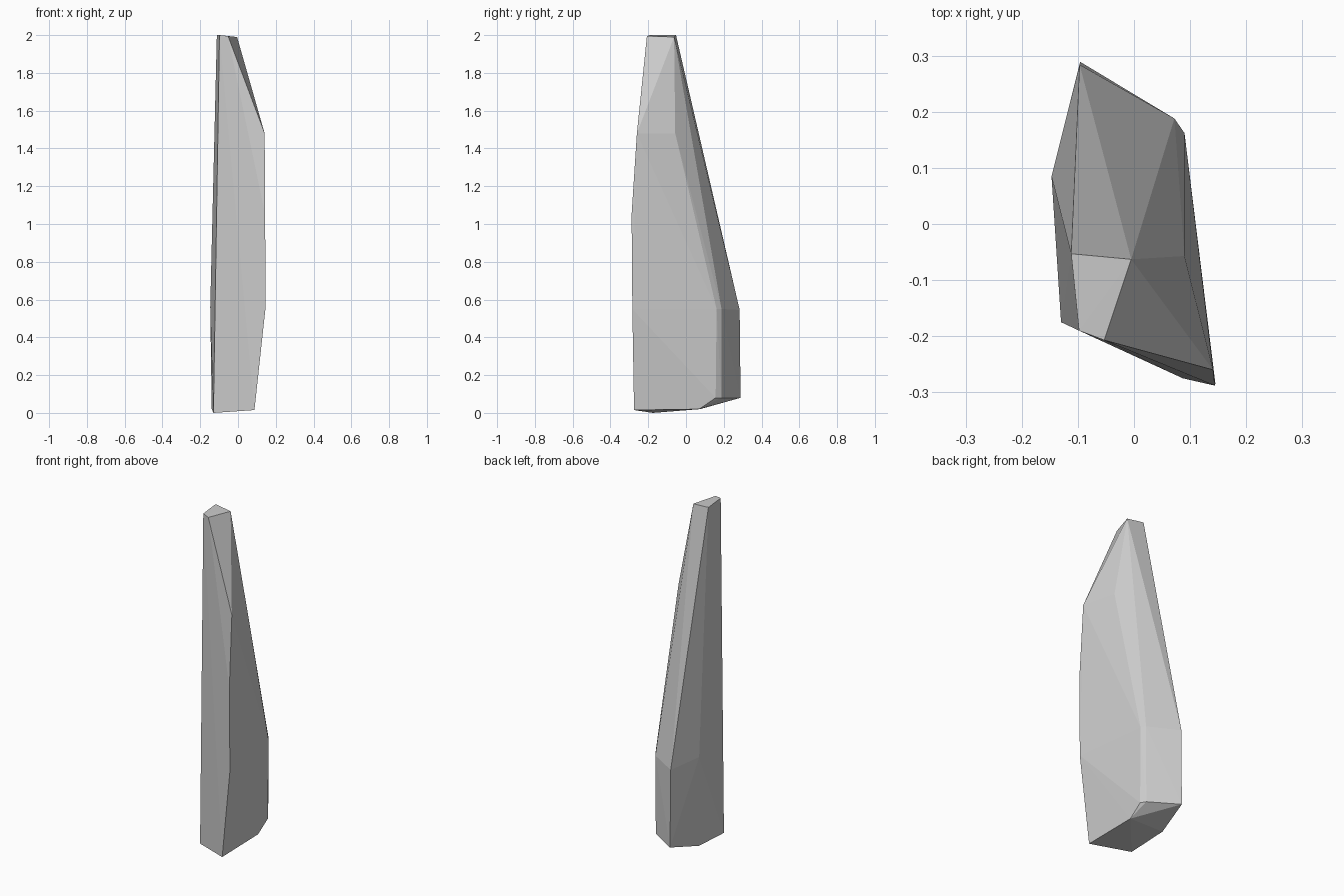
import bpy, bmesh

# Horizontal rings of the tapering rock shard, bottom to top
rings = [
    # chipped base
    [(-0.13, -0.175, 0.0), (0.087, -0.275, 0.015), (0.085, 0.07, 0.02), (-0.139, 0.075, 0.02),
     (0.088, 0.157, 0.08), (0.07, 0.187, 0.08), (-0.096, 0.289, 0.08)],
    # widest part
    [(0.145, -0.284, 0.55), (0.09, 0.162, 0.55), (0.072, 0.188, 0.55),
     (-0.097, 0.284, 0.545), (-0.147, 0.085, 0.56)],
    # front shoulder
    [(0.144, -0.288, 1.05), (0.141, -0.26, 1.48), (0.09, -0.057, 1.48)],
    # small flat tip
    [(-0.112, -0.053, 2.0), (-0.005, -0.063, 1.99), (-0.053, -0.207, 1.995), (-0.098, -0.19, 2.0)],
]

# Wrap the rings in a convex faceted skin
bm = bmesh.new()
for ring in rings:
    for co in ring:
        bm.verts.new(co)
result = bmesh.ops.convex_hull(bm, input=bm.verts[:])
loose = [v for v in bm.verts if not v.link_faces]
bmesh.ops.delete(bm, geom=loose, context='VERTS')
bmesh.ops.recalc_face_normals(bm, faces=bm.faces[:])

mesh = bpy.data.meshes.new("rock_shard")
bm.to_mesh(mesh)
bm.free()
shard = bpy.data.objects.new("rock_shard", mesh)
bpy.context.collection.objects.link(shard)
